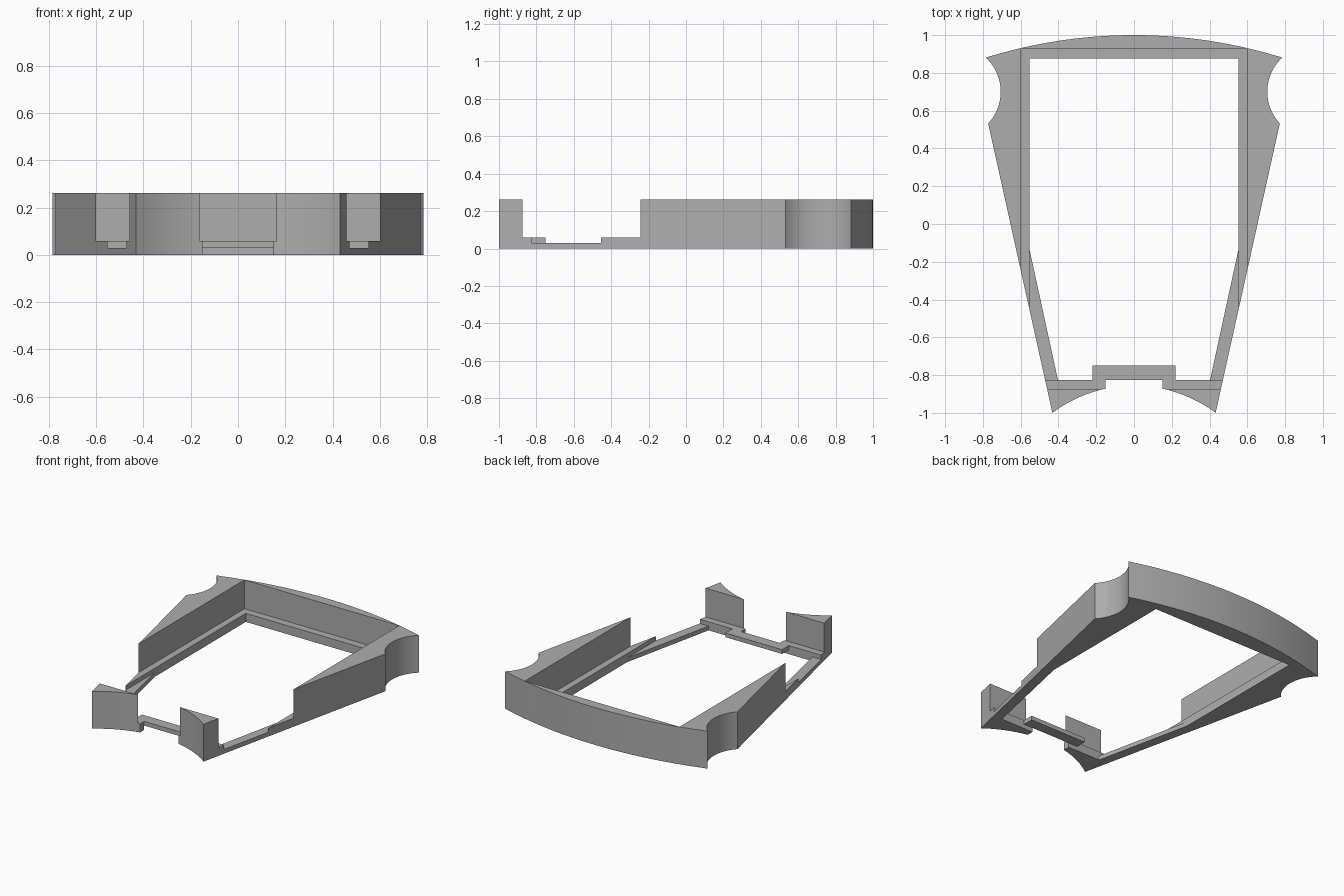
import bpy, bmesh, math

if "Cube" in bpy.data.objects:
    bpy.data.objects.remove(bpy.data.objects["Cube"], do_unlink=True)

HEIGHT, LEDGE, FLOOR = 0.262, 0.06, 0.03   # rim top, upper ledge, lower ledge
FRONT = -0.825                             # front end of the opening

grey = bpy.data.materials.new("plain grey")
grey.use_nodes = True
colour = (0.42, 0.42, 0.42, 1)
grey.diffuse_color = colour
grey.node_tree.nodes["Principled BSDF"].inputs["Base Color"].default_value = colour


def prism(name, outline, z0, z1):
    """Extrude a closed outline from z0 to z1."""
    bm = bmesh.new()
    base = bm.faces.new([bm.verts.new((x, y, z0)) for x, y in outline])
    top = bmesh.ops.extrude_face_region(bm, geom=[base])["geom"]
    bmesh.ops.translate(bm, vec=(0, 0, z1 - z0),
                        verts=[v for v in top if isinstance(v, bmesh.types.BMVert)])
    bmesh.ops.recalc_face_normals(bm, faces=bm.faces)
    mesh = bpy.data.meshes.new(name)
    bm.to_mesh(mesh)
    bm.free()
    mesh.materials.append(grey)
    obj = bpy.data.objects.new(name, mesh)
    bpy.context.collection.objects.link(obj)
    return obj


def rect(half_x, y0, y1):
    return [(-half_x, y0), (half_x, y0), (half_x, y1), (-half_x, y1)]


def arc(cx, cy, start, end, steps):
    """Arc about a centre between two points."""
    r = math.dist((cx, cy), start)
    a = math.atan2(start[1] - cy, start[0] - cx) % math.tau
    b = math.atan2(end[1] - cy, end[0] - cx) % math.tau
    return [(cx + r * math.cos(a + (b - a) * i / steps),
             cy + r * math.sin(a + (b - a) * i / steps)) for i in range(steps + 1)]


def mirrored(half):
    """Complete a right-hand outline that begins and ends on the centre line."""
    return half + [(-x, y) for x, y in reversed(half) if x > 1e-5]


def cut(target, cutter):
    mod = target.modifiers.new("cut", "BOOLEAN")
    mod.operation = "DIFFERENCE"
    mod.solver = "EXACT"
    mod.object = cutter
    bpy.context.view_layer.objects.active = target
    bpy.ops.object.modifier_apply(modifier=mod.name)
    bpy.data.objects.remove(cutter, do_unlink=True)


# Frame outline: curved front, straight flank, side scoop, bowed back
foot, scoop_front, back_corner = (0.432, -1.0), (0.772, 0.532), (0.787, 0.88)
half = arc(0, -1.577, (0, -0.856), foot, 16)
half += arc(0.952, 0.70, scoop_front, back_corner, 20)
half += arc(0, -1.64, back_corner, (0, 1.0), 20)[1:]
half[-1] = (0, 1.0)
half[0] = (0, half[0][1])
frame = prism("frame", [p for i, p in enumerate(mirrored(half)) if i == 0 or abs(p[0]) > 1e-5 or p[1] > 0],
              0, HEIGHT)

# Stepped pocket, tapering opening and front gap
cut(frame, prism("upper_pocket", rect(0.60, -0.875, 0.929), LEDGE, 1))
cut(frame, prism("lower_pocket", rect(0.553, FRONT, 0.876), FLOOR, 1))
cut(frame, prism("opening", mirrored([(0, FRONT), (0.403, FRONT), (0.553, -0.135),
                                      (0.553, 0.876), (0, 0.876)]), -1, 1))
cut(frame, prism("front_gap", rect(0.15, -1.2, -0.7), -1, 1))

# Thin bar bridging the front gap
bar = prism("front_bar", rect(0.22, FRONT, -0.75), FLOOR, LEDGE)

bpy.ops.object.select_all(action="DESELECT")
frame.select_set(True)
bpy.context.view_layer.objects.active = frame
bpy.ops.object.shade_smooth_by_angle(angle=math.radians(25))
